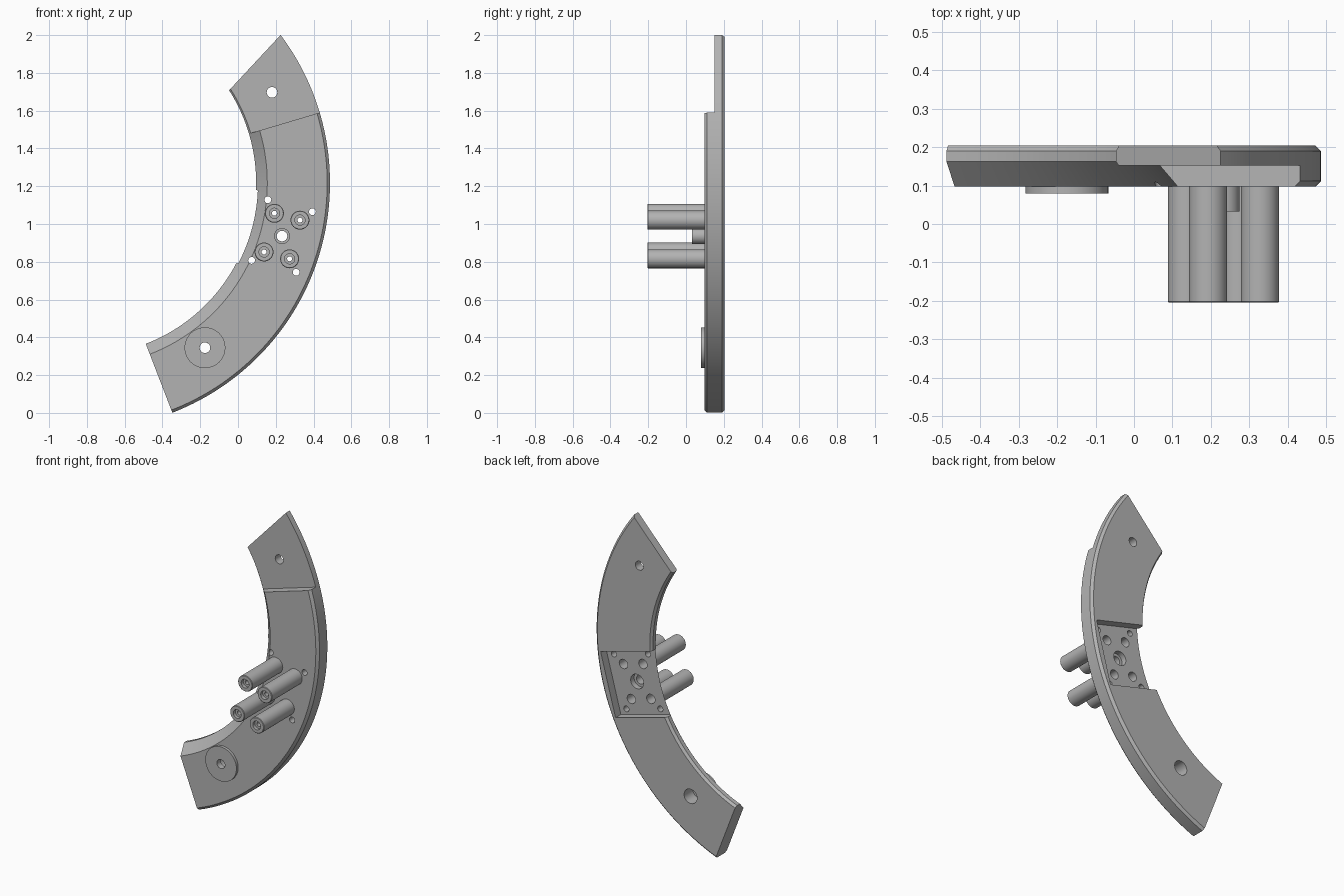
import bpy, bmesh
from math import radians, sin, cos, pi
from mathutils import Matrix, Vector

default = bpy.data.objects.get("Cube")
if default:
    bpy.data.objects.remove(default, do_unlink=True)

# One grey for every part
grey = bpy.data.materials.new("satin grey")
grey.use_nodes = True
grey.diffuse_color = (0.45, 0.45, 0.45, 1)
grey.node_tree.nodes["Principled BSDF"].inputs["Base Color"].default_value = grey.diffuse_color

# Arc centre, y levels and angles
CX, CZ = -0.817, 1.2175
INNER, OUTER = 0.913, 1.304
FRONT, MIDDLE, BACK = 0.097, 0.152, 0.205
START, STEP, PANEL = radians(-68.9), radians(16.6), radians(-15)


def make(name, bm):
    bmesh.ops.recalc_face_normals(bm, faces=bm.faces[:])
    mesh = bpy.data.meshes.new(name)
    bm.to_mesh(mesh)
    bm.free()
    mesh.materials.append(grey)
    obj = bpy.data.objects.new(name, mesh)
    bpy.context.scene.collection.objects.link(obj)
    return obj


def bridge(bm, rings, closed):
    """Skin a row of equal closed rings with quads."""
    n = len(rings[0])
    for i in range(len(rings) - (0 if closed else 1)):
        a, b = rings[i], rings[(i + 1) % len(rings)]
        for j in range(n):
            k = (j + 1) % n
            bm.faces.new((a[j], a[k], b[k], b[j]))


def lathe(name, x, z, profile, segments=40):
    """Ring-shaped solid around an axis along y; profile is (radius, y)."""
    bm = bmesh.new()
    rings = []
    for i in range(segments):
        t = 2 * pi * i / segments
        rings.append([bm.verts.new((x + r * cos(t), y, z + r * sin(t))) for r, y in profile])
    bridge(bm, rings, True)
    return make(name, bm)


def rod(x, z, radius, y0, y1):
    bm = bmesh.new()
    place = Matrix.Translation((x, (y0 + y1) / 2, z)) @ Matrix.Rotation(pi / 2, 4, 'X')
    bmesh.ops.create_cone(bm, cap_ends=True, segments=40, radius1=radius, radius2=radius,
                          depth=y1 - y0, matrix=place)
    return make("cutter", bm)


def block(angle, u, v, y):
    """Box in radial (u) and tangential (v) ranges, turned about the arc centre."""
    bm = bmesh.new()
    mid = [(a + b) / 2 for a, b in (u, y, v)]
    size = [b - a for a, b in (u, y, v)]
    place = (Matrix.Translation((CX, 0, CZ)) @ Matrix.Rotation(-angle, 4, 'Y')
             @ Matrix.Translation(mid) @ Matrix.Diagonal((*size, 1)))
    bmesh.ops.create_cube(bm, size=1, matrix=place)
    return make("cutter", bm)


def cut(obj, cutters):
    for c in cutters:
        c.hide_render = True
        mod = obj.modifiers.new("cut", 'BOOLEAN')
        mod.operation, mod.solver, mod.object = 'DIFFERENCE', 'EXACT', c
    graph = bpy.context.evaluated_depsgraph_get()
    mesh = bpy.data.meshes.new_from_object(obj.evaluated_get(graph))
    obj.modifiers.clear()
    obj.data = mesh
    for c in cutters:
        bpy.data.objects.remove(c, do_unlink=True)


# Curved plate: chamfered section swept along the arc
section = [(INNER, 0.163), (0.972, FRONT), (OUTER - 0.015, FRONT), (OUTER, FRONT + 0.015),
           (OUTER, BACK - 0.015), (OUTER - 0.015, BACK), (INNER + 0.012, BACK), (INNER, BACK - 0.015)]
bm = bmesh.new()
rings = []
STEPS = 88
for i in range(STEPS + 1):
    t = START + (radians(42) - START) * i / STEPS
    rings.append([bm.verts.new((CX + r * cos(t), y, CZ + r * sin(t))) for r, y in section])
bridge(bm, rings, False)
bm.faces.new(rings[0])
bm.faces.new(rings[-1])
# Slanted upper end
cutline = bmesh.ops.bisect_plane(bm, geom=bm.verts[:] + bm.edges[:] + bm.faces[:],
                                 plane_co=(0.225, 0, 2.0), plane_no=(-0.29, 0, 0.27), clear_outer=True)
bmesh.ops.holes_fill(bm, edges=[e for e in cutline["geom_cut"] if isinstance(e, bmesh.types.BMEdge)])
plate = make("curved_plate", bm)


def panel_point(u, v):
    """Position on the mounting panel, offset from its centre."""
    r = 1.087 + u
    return (CX + r * cos(PANEL) - v * sin(PANEL), CZ + r * sin(PANEL) + v * cos(PANEL))


signs = [(a, b) for a in (-1, 1) for b in (-1, 1)]
corners = [panel_point(0.122 * a, 0.166 * b) for a, b in signs]
pins = [panel_point(0.07 * a, 0.106 * b) for a, b in signs]
centre = panel_point(0, 0)
pad = (-0.175, 0.345)

# Front lap step, back panel recess, and all bores
cutters = [block(STEP, (0.7, 1.5), (0, 0.9), (-0.1, MIDDLE)),
           block(PANEL, (0.7, 1.087 + 0.17), (-0.2, 0.2), (MIDDLE, 0.4))]
cutters += [rod(x, z, 0.018, 0, 0.3) for x, z in corners]
cutters += [rod(x, z, 0.029, 0, 0.3) for x, z in pins]
cutters += [rod(0.18, 1.697, 0.028, 0, 0.3)]
for x, z in (centre, pad):
    cutters += [rod(x, z, 0.028, 0, 0.3), rod(x, z, 0.045, 0.118, 0.3)]
cut(plate, cutters)

parts = [plate]
# Four hollow standoff pins with counterbored ends
for i, (x, z) in enumerate(pins):
    parts.append(lathe(f"standoff_pin_{i + 1}", x, z, [
        (0.047, -0.205), (0.05, -0.202), (0.05, 0.1), (0.029, 0.1), (0.029, 0.05),
        (0.013, 0.05), (0.013, -0.185), (0.027, -0.185), (0.027, -0.205)]))

# Central boss and round pad
for name, (x, z), radius, y in (("centre_boss", centre, 0.042, 0.033), ("round_pad", pad, 0.108, 0.08)):
    parts.append(lathe(name, x, z, [(radius, y), (radius, 0.1), (0.028, 0.1), (0.028, y)], 56))

bpy.ops.object.select_all(action='DESELECT')
for p in parts:
    p.select_set(True)
bpy.context.view_layer.objects.active = plate
bpy.ops.object.shade_smooth_by_angle(angle=radians(25))
